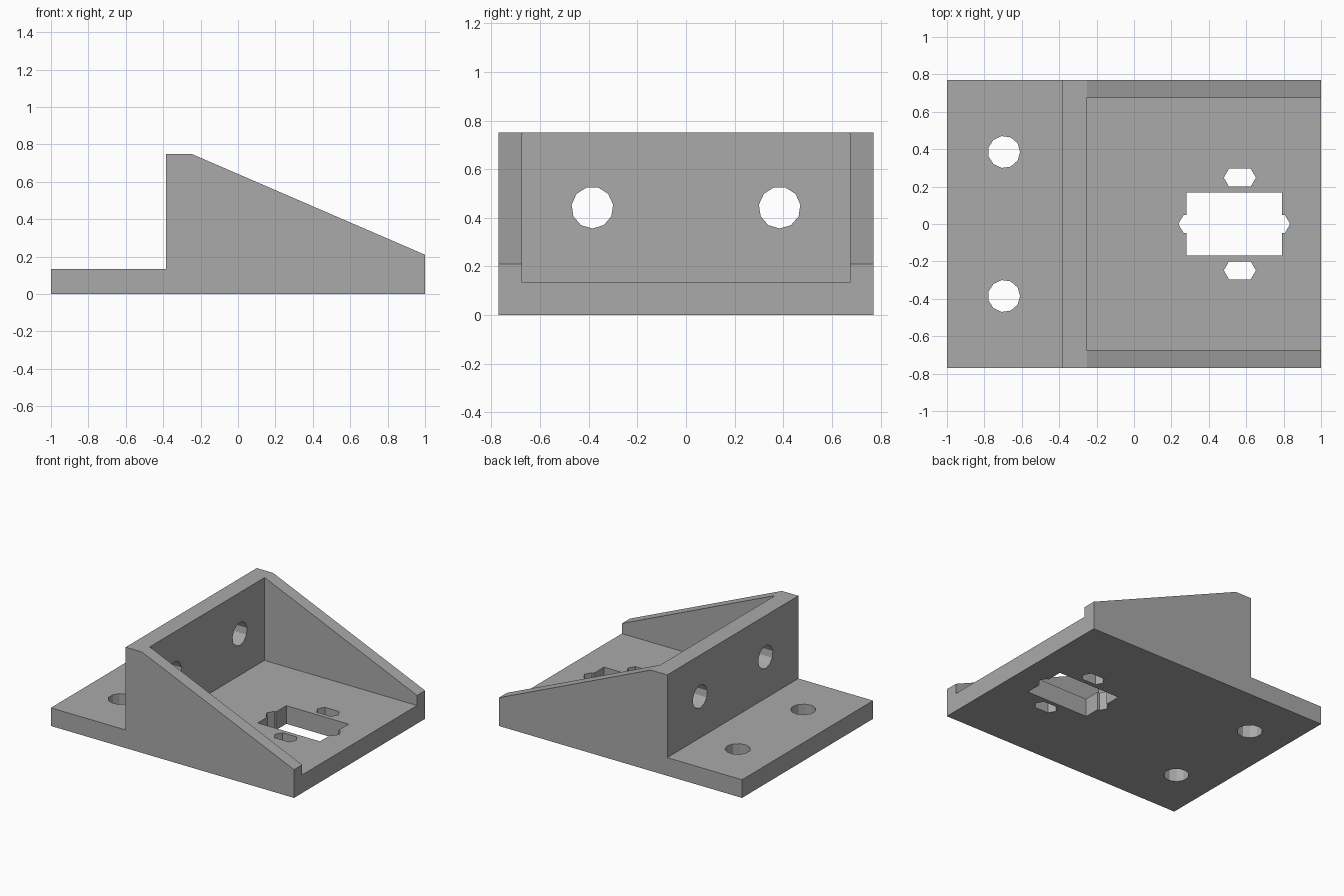
import bpy
import bmesh
from math import cos, sin, pi
from mathutils import Vector

default = bpy.data.objects.get("Cube")
if default:
    bpy.data.objects.remove(default, do_unlink=True)

grey = bpy.data.materials.new("plain grey")
grey.use_nodes = True
colour = (0.4, 0.4, 0.4, 1)
grey.diffuse_color = colour
grey.node_tree.nodes["Principled BSDF"].inputs["Base Color"].default_value = colour

HALF_Y, BASE_Z, WALL_X, WALL_IN = 0.77, 0.135, -0.385, -0.255
HOLE_R, HOLE_Y = 0.086, 0.385


def prism(name, points, direction):
    """Extrude a closed outline of 3D points along a direction."""
    bm = bmesh.new()
    face = bm.faces.new([bm.verts.new(p) for p in points])
    new = bmesh.ops.extrude_face_region(bm, geom=[face])["geom"]
    moved = [v for v in new if isinstance(v, bmesh.types.BMVert)]
    bmesh.ops.translate(bm, verts=moved, vec=Vector(direction))
    bmesh.ops.recalc_face_normals(bm, faces=bm.faces)
    mesh = bpy.data.meshes.new(name)
    bm.to_mesh(mesh)
    bm.free()
    mesh.materials.append(grey)
    obj = bpy.data.objects.new(name, mesh)
    bpy.context.collection.objects.link(obj)
    return obj


def cut(target, cutter):
    """Subtract the cutter, bake the result and discard the cutter."""
    cutter.hide_render = True
    mod = target.modifiers.new("cut", "BOOLEAN")
    mod.operation, mod.solver, mod.object = "DIFFERENCE", "EXACT", cutter
    graph = bpy.context.evaluated_depsgraph_get()
    result = bpy.data.meshes.new_from_object(target.evaluated_get(graph))
    target.modifiers.clear()
    target.data = result
    bpy.data.objects.remove(cutter, do_unlink=True)


def ring(sides, radius):
    return [(radius * cos(2 * pi * i / sides), radius * sin(2 * pi * i / sides))
            for i in range(sides)]


def floor_cutter(name, outline, x, y):
    return prism(name, [(x + u, y + v, -0.1) for u, v in outline], (0, 0, 0.4))


def box(half_x, half_y):
    return [(-half_x, -half_y), (half_x, -half_y), (half_x, half_y), (-half_x, half_y)]


# Bracket body: side silhouette extruded across the full width
silhouette = [(-1, 0), (1, 0), (1, 0.21), (-0.25, 0.75),
              (WALL_X, 0.75), (WALL_X, BASE_Z), (-1, BASE_Z)]
bracket = prism("angle_bracket", [(x, -HALF_Y, z) for x, z in silhouette],
                (0, 2 * HALF_Y, 0))

# Open pocket between the two sloping side walls
pocket_y = 0.675
pocket = [(WALL_IN, -pocket_y, BASE_Z), (1.2, -pocket_y, BASE_Z),
          (1.2, pocket_y, BASE_Z), (WALL_IN, pocket_y, BASE_Z)]
cut(bracket, prism("pocket_cutter", pocket, (0, 0, 1)))

# Screw holes through the flange and the upright wall
for side in (-1, 1):
    y = side * HOLE_Y
    cut(bracket, floor_cutter("flange_hole", ring(11, HOLE_R), -0.695, y))
    outline = [(-0.5, y + v, 0.442 - u) for u, v in ring(11, HOLE_R)]
    cut(bracket, prism("wall_hole", outline, (0.4, 0, 0)))

# Rectangular socket opening with four six-sided screw slots around it
slot = [(-0.086, 0), (-0.058, -0.048), (0.058, -0.048),
        (0.086, 0), (0.058, 0.048), (-0.058, 0.048)]
cx = 0.536
cut(bracket, floor_cutter("socket_opening", box(0.256, 0.168), cx, 0))
for side in (-1, 1):
    cut(bracket, floor_cutter("side_slot", slot, cx + 0.03, side * 0.248))
    cut(bracket, floor_cutter("end_slot", slot, cx + side * 0.213, 0))
